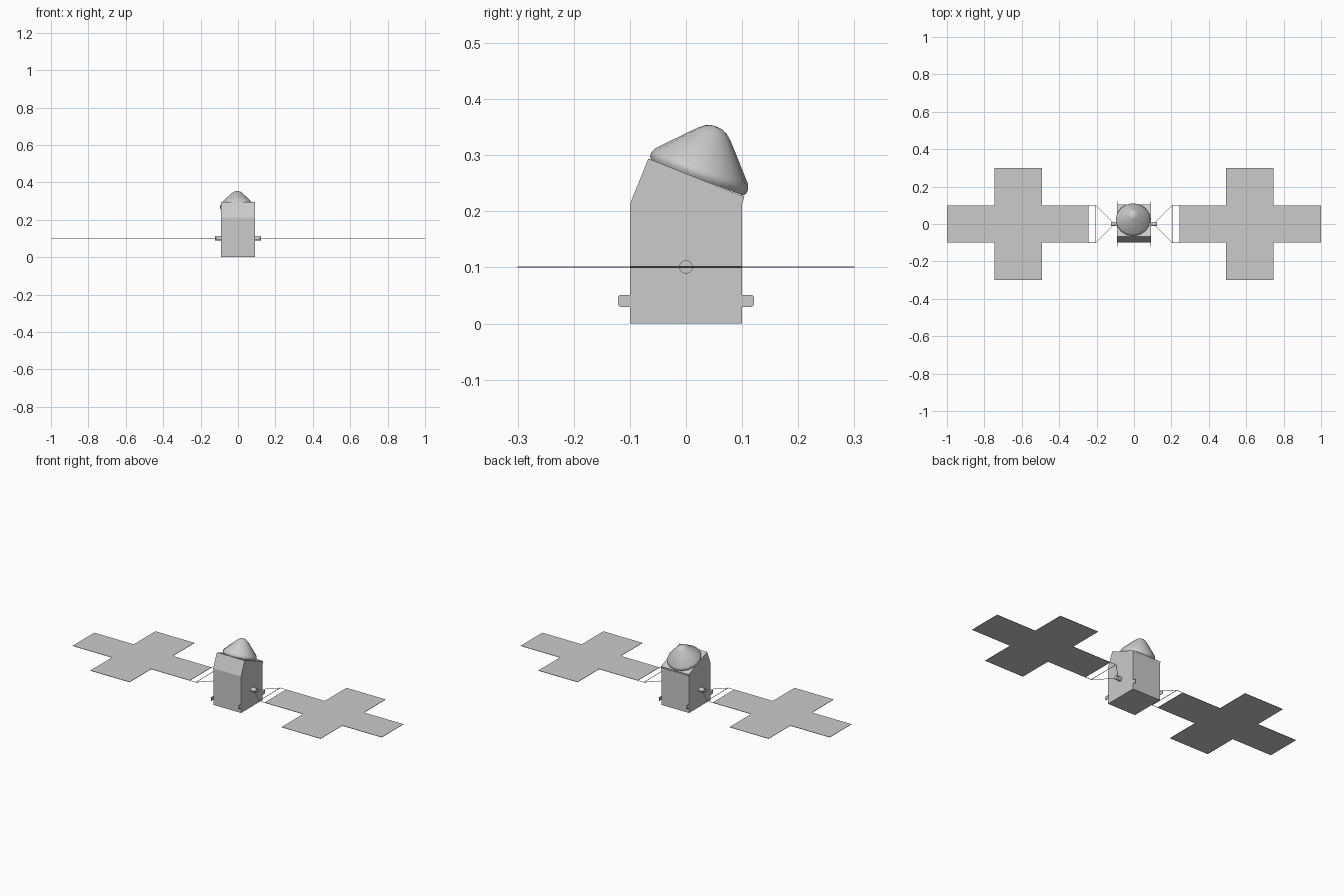
import bpy, bmesh, math
from mathutils import Vector, Matrix

if "Cube" in bpy.data.objects:
    bpy.data.objects.remove(bpy.data.objects["Cube"])


def make(name, bm):
    bmesh.ops.recalc_face_normals(bm, faces=bm.faces)
    me = bpy.data.meshes.new(name)
    bm.to_mesh(me)
    bm.free()
    ob = bpy.data.objects.new(name, me)
    bpy.context.collection.objects.link(ob)
    return ob


def prism(name, pts, offset):
    """Flat outline pushed along offset."""
    bm = bmesh.new()
    face = bm.faces.new([bm.verts.new(p) for p in pts])
    new = bmesh.ops.extrude_face_region(bm, geom=[face])["geom"]
    bmesh.ops.translate(bm, vec=offset, verts=[v for v in new if isinstance(v, bmesh.types.BMVert)])
    return make(name, bm)


def rod(name, a, b, r, sides):
    a, b = Vector(a), Vector(b)
    d = b - a
    bm = bmesh.new()
    bmesh.ops.create_cone(bm, cap_ends=True, segments=sides, radius1=r, radius2=r, depth=d.length,
                          matrix=Matrix.Translation((a + b) / 2) @ d.to_track_quat('Z', 'Y').to_matrix().to_4x4())
    return make(name, bm)


# body with sloped front and tilted top
side = [(-.1, 0), (.1, 0), (.1, .213), (.104, .226), (-.067, .294), (-.1, .213)]
prism("body", [(-.09, y, z) for y, z in side], (.18, 0, 0))

# tilted blunt dish, revolved from a profile of (radius, height)
profile = [(.088, -.009), (.092, -.003), (.0925, .004), (.088, .014), (.052, .053),
           (.031, .075), (.02, .084), (.01, .088)]
N = 16
bm = bmesh.new()
rings = [[bm.verts.new((r * math.cos(2 * math.pi * i / N), r * math.sin(2 * math.pi * i / N), h))
          for i in range(N)] for r, h in profile]
for lo, hi in zip(rings, rings[1:]):
    for i in range(N):
        j = (i + 1) % N
        bm.faces.new((lo[i], lo[j], hi[j], hi[i]))
bm.faces.new(rings[0])
tip = bm.verts.new((0, 0, .089))
for i in range(N):
    bm.faces.new((rings[-1][i], rings[-1][(i + 1) % N], tip))
dish = make("dish", bm)
dish.matrix_world = Matrix.Translation((-.005, .023, .268)) @ Matrix.Rotation(math.radians(-21), 4, 'X')
bpy.context.view_layer.objects.active = dish
dish.select_set(True)
bpy.ops.object.shade_smooth_by_angle(angle=math.radians(35))

Z = .101
for s, tag in ((-1, "left"), (1, "right")):
    # cross-shaped solar panel
    half = [(.242, .1), (.492, .1), (.492, .3), (.745, .3), (.745, .1), (1, .1)]
    outline = half + [(x, -y) for x, y in reversed(half)]
    prism(tag + "_solar_panel", [(s * x, y, Z - .001) for x, y in outline], (0, 0, .002))
    # hub and support frame
    rod(tag + "_hub", (s * .085, 0, Z), (s * .122, 0, Z), .012, 16)
    rod(tag + "_frame_bar", (s * .204, -.1, Z), (s * .204, .1, Z), .0015, 6)
    for t, end in ((-1, "front"), (1, "back")):
        rod(f"{tag}_{end}_strut", (s * .112, t * .008, Z), (s * .204, t * .099, Z), .0015, 6)
        rod(f"{tag}_{end}_frame_rail", (s * .204, t * .099, Z), (s * .245, t * .099, Z), .0015, 6)
        # small tabs at the lower corners
        tab = [(.098, .03), (.118, .03), (.121, .033), (.121, .048), (.118, .051), (.098, .051)]
        prism(f"{tag}_{end}_tab", [(s * .088, t * y, z) for y, z in tab], (s * .003, 0, 0))
